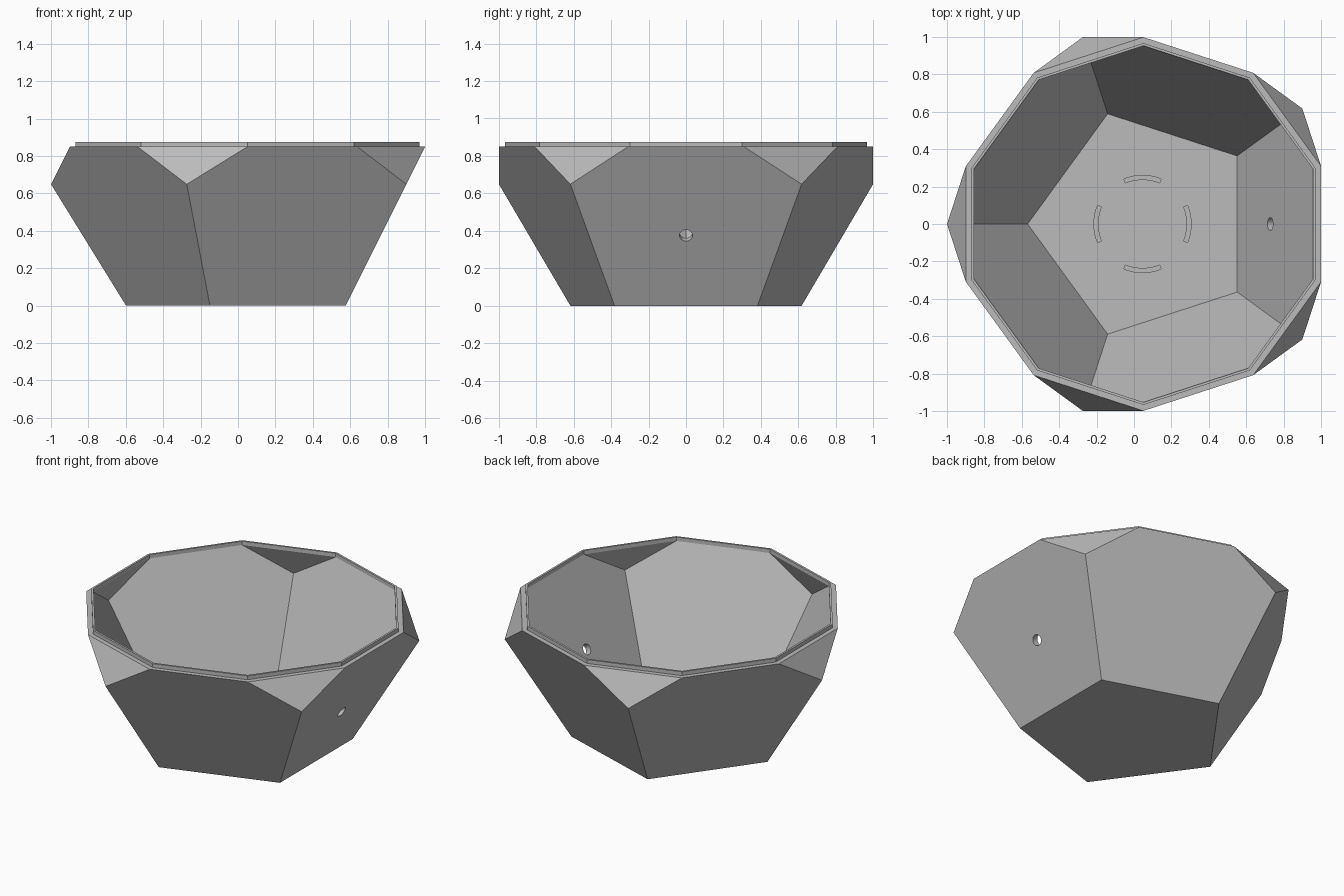
import bpy, bmesh
from math import radians, cos, sin, sqrt, atan2
from mathutils import Matrix, Vector

if "Cube" in bpy.data.objects:
    bpy.data.objects.remove(bpy.data.objects["Cube"], do_unlink=True)

# Proportions of a regular dodecahedron cut through its middle
EDGE = 0.763
BASE_R = EDGE * 0.85065                # base pentagon circumradius
MID_R = BASE_R * (1 + sqrt(5)) / 2     # widest corners
CUT_R = EDGE * 1.30902                 # decagon at the cut
HEIGHT = EDGE * 1.11352
MID_Z = HEIGHT - EDGE * 0.26287
CENTRE_X = 0.0505
INNER = 0.954                          # inner shell scale
LIP_R, LIP_Z = 0.967, HEIGHT + 0.025

grey = bpy.data.materials.new("grey")
grey.use_nodes = True
colour = (0.5, 0.5, 0.5, 1)
grey.diffuse_color = colour
grey.node_tree.nodes["Principled BSDF"].inputs["Base Color"].default_value = colour


def make_object(name, bm):
    bmesh.ops.recalc_face_normals(bm, faces=bm.faces)
    mesh = bpy.data.meshes.new(name)
    bm.to_mesh(mesh)
    bm.free()
    mesh.materials.append(grey)
    obj = bpy.data.objects.new(name, mesh)
    bpy.context.collection.objects.link(obj)
    return obj


def ring(bm, radius, z, count, start):
    angles = [radians(start + 360 * i / count) for i in range(count)]
    return [bm.verts.new((CENTRE_X + radius * cos(a), radius * sin(a), z)) for a in angles]


def half_shell(bm, s):
    """Lower half of a dodecahedron, returning its open decagon edge."""
    drop = lambda z: HEIGHT + (z - HEIGHT) * s
    base = ring(bm, BASE_R * s, drop(0), 5, 180)
    mid = ring(bm, MID_R * s, drop(MID_Z), 5, 180)
    cut = ring(bm, CUT_R * s, HEIGHT, 10, 162)
    bm.faces.new(base)
    for i in range(5):
        j = (i + 1) % 5
        bm.faces.new((base[i], base[j], mid[j], cut[2 * j], cut[2 * i + 1], mid[i]))
        bm.faces.new((mid[i], cut[2 * i + 1], cut[2 * i]))
    return cut


# Planter: outer and inner shells joined by a stepped rim
bm = bmesh.new()
outer = half_shell(bm, 1)
inner = half_shell(bm, INNER)
rim = [outer,
       ring(bm, LIP_R, HEIGHT, 10, 162),
       ring(bm, LIP_R, LIP_Z, 10, 162),
       ring(bm, CUT_R * INNER, LIP_Z, 10, 162),
       inner]
for a, b in zip(rim, rim[1:]):
    for i in range(10):
        j = (i + 1) % 10
        bm.faces.new((a[i], a[j], b[j], b[i]))
planter = make_object("planter", bm)

# Drain hole cutter, square to the +x wall
bm = bmesh.new()
slope = atan2(1, 2)
axis = Vector((cos(slope), 0, -sin(slope)))
wall_z = 0.375
wall_x = CENTRE_X + BASE_R * cos(radians(36)) + wall_z * 0.5
turn = axis.to_track_quat("Z", "Y").to_matrix().to_4x4()
bmesh.ops.create_cone(bm, cap_ends=True, segments=32, radius1=0.034, radius2=0.034, depth=0.2,
                      matrix=Matrix.Translation((wall_x, 0, wall_z)) @ turn)
cutters = [make_object("drain_hole_cutter", bm)]

# Four shallow curved grooves in the floor
FLOOR_Z = HEIGHT * (1 - INNER)
bm = bmesh.new()
STEPS = 10
for quarter in range(4):
    loops = []
    for i in range(STEPS + 1):
        a = radians(90 * quarter - 22.5 + 45 * i / STEPS)
        loops.append([bm.verts.new((CENTRE_X - 0.005 + r * cos(a), r * sin(a), z))
                      for r, z in ((0.238, FLOOR_Z - 0.02), (0.26, FLOOR_Z - 0.02),
                                   (0.26, FLOOR_Z + 0.02), (0.238, FLOOR_Z + 0.02))])
    for a, b in zip(loops, loops[1:]):
        for k in range(4):
            n = (k + 1) % 4
            bm.faces.new((a[k], a[n], b[n], b[k]))
    bm.faces.new(loops[0])
    bm.faces.new(loops[-1])
cutters.append(make_object("floor_groove_cutter", bm))

# Cut the openings and drop the cutters
bpy.context.view_layer.objects.active = planter
for cutter in cutters:
    cutter.hide_render = True
    mod = planter.modifiers.new(cutter.name, "BOOLEAN")
    mod.operation = "DIFFERENCE"
    mod.solver = "EXACT"
    mod.object = cutter
    bpy.ops.object.modifier_apply(modifier=mod.name)
    bpy.data.objects.remove(cutter, do_unlink=True)
